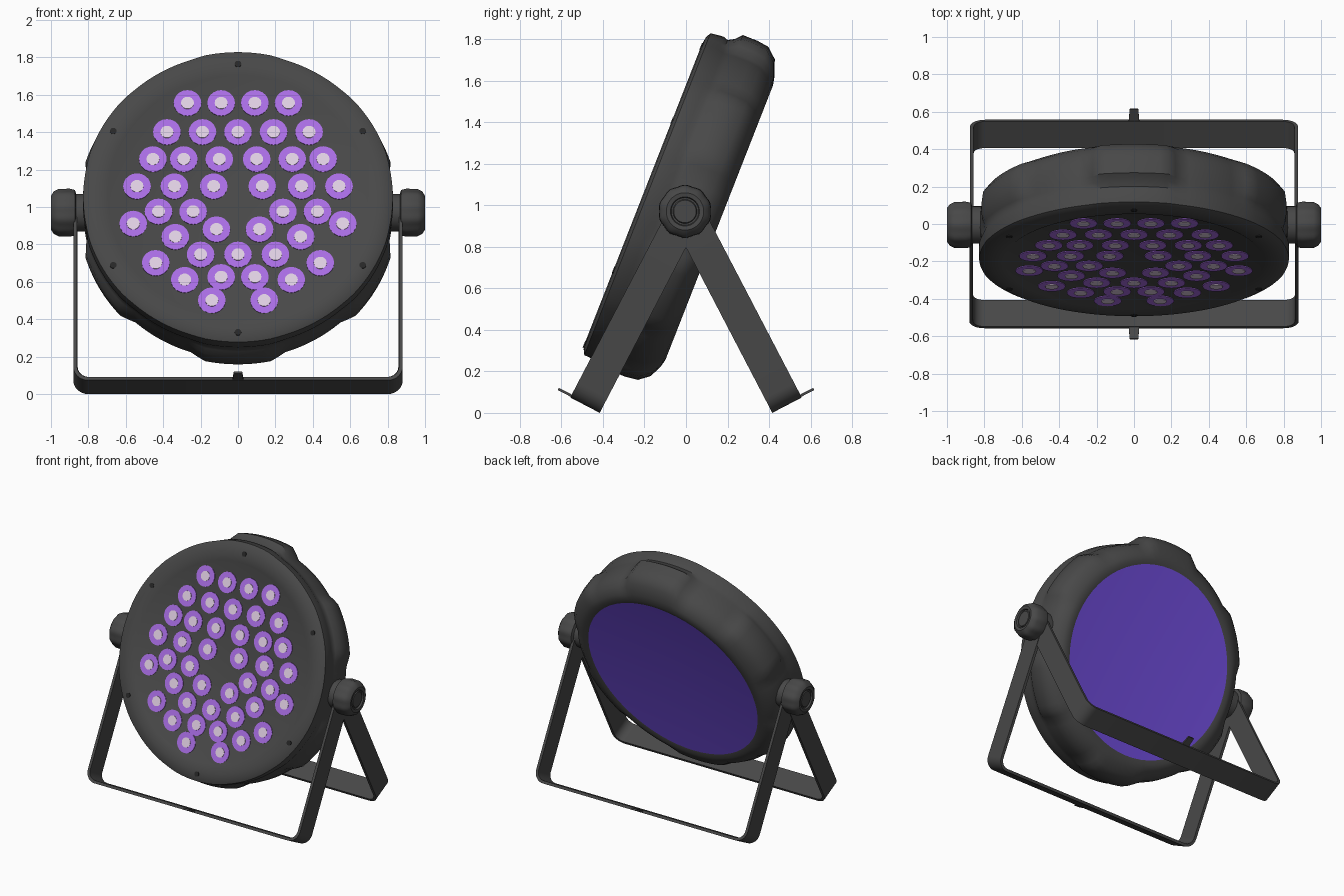
import bpy, bmesh
from math import sin, cos, pi, tau, radians, atan2
from mathutils import Matrix, Vector

cube = bpy.data.objects.get("Cube")
if cube:
    bpy.data.objects.remove(cube)


def material(name, r, g, b):
    m = bpy.data.materials.new(name)
    m.diffuse_color = (r, g, b, 1)
    m.use_nodes = True
    m.node_tree.nodes["Principled BSDF"].inputs["Base Color"].default_value = (r, g, b, 1)
    m.node_tree.nodes["Principled BSDF"].inputs["Roughness"].default_value = 0.6
    return m


GREY = material("charcoal grey", 0.065, 0.065, 0.065)
DARK = material("screw black", 0.02, 0.02, 0.02)
VIOLET = material("lamp violet", 0.40, 0.155, 0.78)
PALE = material("lamp pale pink", 0.74, 0.62, 0.76)
INDIGO = material("back indigo", 0.165, 0.075, 0.72)


def finish(name, bm, mat, matrix, angle=35):
    me = bpy.data.meshes.new(name)
    bmesh.ops.recalc_face_normals(bm, faces=bm.faces)
    bm.to_mesh(me)
    bm.free()
    me.materials.append(mat)
    me.shade_smooth()
    me.set_sharp_from_angle(angle=radians(angle))
    ob = bpy.data.objects.new(name, me)
    bpy.context.collection.objects.link(ob)
    ob.matrix_world = matrix


def lathe(name, profile, mat, matrix, segs=32, swell=lambda a: 0):
    """Spin (radius, height, swell weight) points round z; radius 0 makes a pole."""
    bm = bmesh.new()
    rings = []
    for r, h, k in profile:
        if r == 0:
            rings.append([bm.verts.new((0, 0, h))] * segs)
            continue
        ring = []
        for i in range(segs):
            a = tau * i / segs
            rad = r + k * swell(a)
            ring.append(bm.verts.new((rad * cos(a), rad * sin(a), h)))
        rings.append(ring)
    for low, high in zip(rings, rings[1:]):
        for i in range(segs):
            j = (i + 1) % segs
            loop = list(dict.fromkeys((low[i], low[j], high[j], high[i])))
            bm.faces.new(loop)
    finish(name, bm, mat, matrix)


def disc(name, radius, low, high, mat, matrix, segs=20):
    points = [(0, low, 0), (radius, low, 0), (radius, high, 0), (0, high, 0)]
    lathe(name, points, mat, matrix, segs)


# Tilted lamp frame: local z points out of the front
TILT = radians(21.4)
CENTRE = Vector((0, -0.015, 0.985))
LAMP = Matrix.Translation(CENTRE) @ Matrix.Rotation(pi / 2 - TILT, 4, "X")
FACE = 0.19


def lugs(a):
    """Six low blocks round the housing with sloped ends; the top one is tallest."""
    off = abs(a % (pi / 3) - pi / 6)
    height = 0.056 if abs(a - pi / 2) < pi / 6 else 0.03
    return height * max(0, min(1, (radians(17) - off) / radians(4)))


# Housing shell: flat front, raised rim, shallow groove, then lugs
lathe("housing", [(0, FACE, 0), (0.68, FACE, 0), (0.695, 0.199, 0), (0.76, 0.203, 0),
                  (0.805, 0.198, 0), (0.828, 0.184, 0.1), (0.83, 0.12, 0.2),
                  (0.822, 0.095, 0.2), (0.822, 0.065, 0.5), (0.826, 0.035, 1),
                  (0.826, -0.04, 1), (0.818, -0.10, 1), (0.785, -0.15, 0.8),
                  (0.745, -0.178, 0.2), (0.71, -0.188, 0), (0.675, -0.18, 0)],
      GREY, LAMP, 120, lugs)
# Almost flat back
lathe("back_dish", [(0.68, -0.182, 0), (0, -0.145, 0)], INDIGO, LAMP, 64)

# Screws in the front rim
for i in range(6):
    a = pi / 6 + i * pi / 3
    at = LAMP @ Matrix.Translation((0.77 * cos(a), 0.77 * sin(a) - 0.012, 0))
    disc(f"rim_screw_{i + 1}", 0.018, 0.18, 0.205, DARK, at, 12)

# Lamps: height of each row, then distances from the middle line
ROWS = [(1.555, .09, .27), (1.40, 0, .19, .38), (1.255, .1, .29, .455),
        (1.11, .13, .34, .54), (.975, .24, .425), (.91, .56), (.88, .115),
        (.84, .335), (.745, 0, .2), (.70, .44), (.61, .285), (.625, .09), (.5, .14)]
count = 0
for height, *offsets in ROWS:
    y = (height - CENTRE.z - FACE * sin(TILT)) / cos(TILT)
    for x in sorted({s * d for d in offsets for s in (-1, 1)}):
        count += 1
        at = LAMP @ Matrix.Translation((x, y, FACE))
        disc(f"lamp_ring_{count}", 0.074, -0.002, 0.004, VIOLET, at)
        disc(f"lamp_centre_{count}", 0.035, 0, 0.007, PALE, at, 14)

# Side knobs on the pivot
PIVOT = Vector((0, -0.005, 0.97))
for side, s in (("left", 1), ("right", -1)):
    axis = Matrix.Translation(PIVOT) @ Matrix.Rotation(s * pi / 2, 4, "Y")
    lathe(f"{side}_knob", [(0, 0.76, 0), (0.1, 0.76, 0), (0.1, 0.865, 0),
                           (0.12, 0.872, 0.5), (0.126, 0.90, 1), (0.124, 0.96, 1),
                           (0.112, 0.985, 0.8), (0.09, 1.0, 0), (0.07, 0.997, 0),
                           (0.066, 0.985, 0), (0.058, 0.985, 0), (0.054, 0.993, 0),
                           (0, 0.993, 0)],
          GREY, axis, 60, lambda a: 0.0025 * cos(10 * a))

# Two U-shaped straps splayed to front and back
SPLAY = atan2(0.485, 0.93)
LENGTH, WIDTH, BEND, THICK = 1.052, 0.08, 0.08, 0.02


def u_path(half, drop, bend):
    """U outline in x and z, open at the top, with rounded lower corners."""
    right = [(half, 0)]
    for i in range(9):
        a = pi / 2 * i / 8
        right.append((half - bend + bend * cos(a), bend - drop - bend * sin(a)))
    return right + [(-x, z) for x, z in reversed(right)]


def strap(name, s, half):
    matrix = Matrix.Translation((0, 0, 0.97)) @ Matrix.Rotation(s * SPLAY, 4, "X")
    outer = u_path(half, LENGTH, BEND)
    inner = u_path(half - THICK, LENGTH - THICK, BEND - THICK)
    bm = bmesh.new()
    rows = []
    for (ox, oz), (ix, iz) in zip(outer, inner):
        corners = ((ox, -WIDTH, oz), (ox, WIDTH, oz), (ix, WIDTH, iz), (ix, -WIDTH, iz))
        rows.append([bm.verts.new(c) for c in corners])
    for p, q in zip(rows, rows[1:]):
        for i in range(4):
            j = (i + 1) % 4
            bm.faces.new((p[i], p[j], q[j], q[i]))
    bm.faces.new(rows[0])
    bm.faces.new(rows[-1])
    finish(name, bm, GREY, matrix)
    # Rounded strap ends round the pivot
    for side, x in (("left", half - THICK / 2), ("right", THICK / 2 - half)):
        end = matrix @ Matrix.Translation((x, 0, 0)) @ Matrix.Rotation(pi / 2, 4, "Y")
        disc(f"{name}_{side}_end", WIDTH, -THICK / 2, THICK / 2, GREY, end, 32)
    # Small tapered tab on the outer edge of the foot
    bm = bmesh.new()
    bmesh.ops.create_cube(bm, size=1)
    for v in bm.verts:
        tip = v.co.y * s > 0
        v.co.x *= 0.045 if tip else 0.06
        v.co.y = s * (0.15 if tip else 0.06)
        v.co.z = THICK / 2 - LENGTH + 0.012 * v.co.z
    finish(f"{name}_tab", bm, GREY, matrix)


strap("front_strap", -1, 0.88)
strap("back_strap", 1, 0.877)
